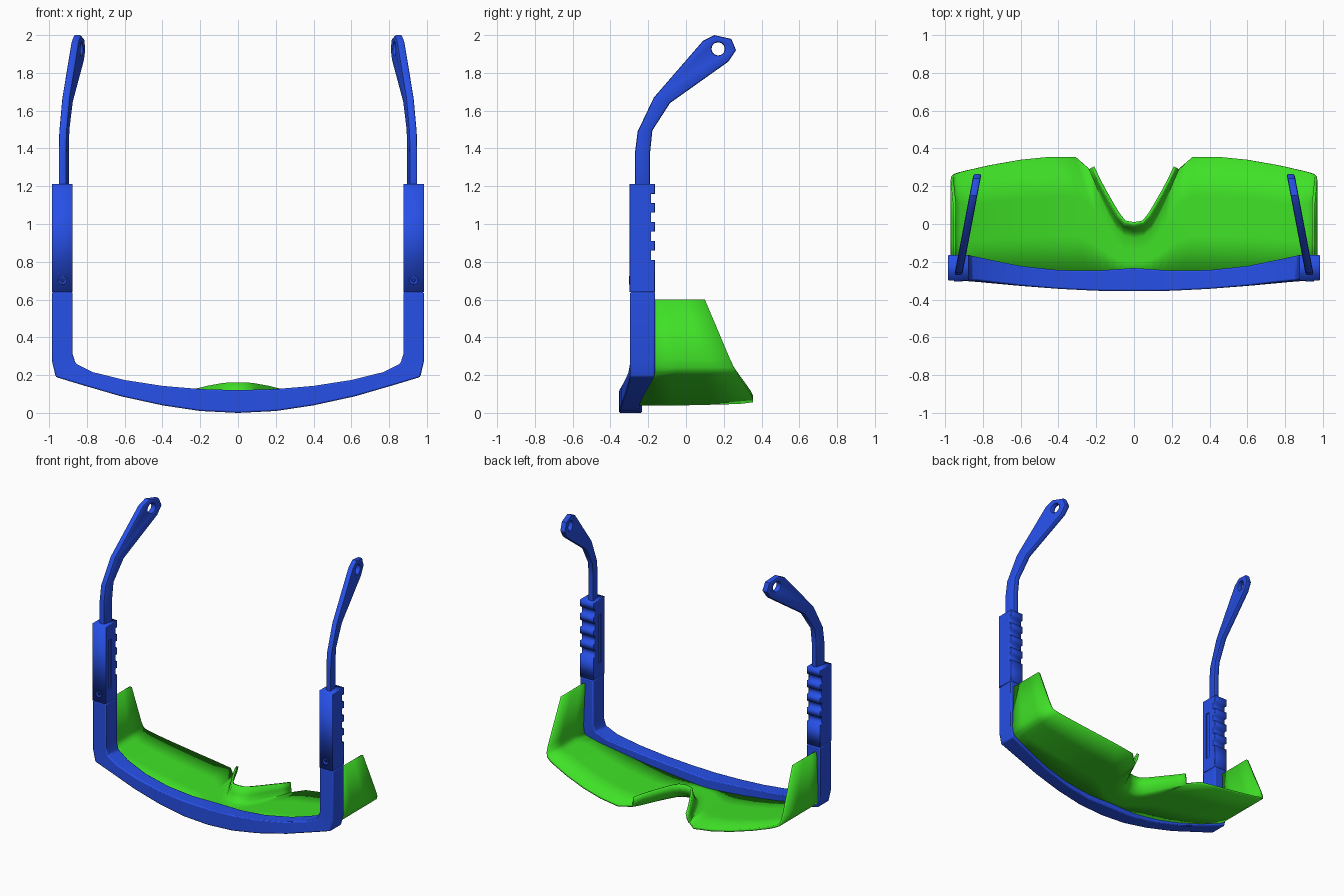
import bpy, bmesh, math
from mathutils import Matrix, Vector

if "Cube" in bpy.data.objects:
    bpy.data.objects.remove(bpy.data.objects["Cube"])


def material(name, color):
    m = bpy.data.materials.new(name)
    m.diffuse_color = color
    m.use_nodes = True
    m.node_tree.nodes["Principled BSDF"].inputs["Base Color"].default_value = m.diffuse_color
    return m


BLUE = material("blue_plastic", (0.02, 0.08, 0.80, 1))
GREEN = material("green_lens", (0.05, 0.75, 0.02, 1))


def add_object(name, mesh, mat, mirror=True):
    ob = bpy.data.objects.new(name, mesh)
    bpy.context.collection.objects.link(ob)
    mesh.materials.clear()
    mesh.materials.append(mat)
    if mirror:
        m = ob.modifiers.new("mirror", 'MIRROR')
        m.use_clip = True
        m.merge_threshold = 0.0005
    return ob


def smooth(ob, angle=35):
    bpy.ops.object.select_all(action='DESELECT')
    ob.select_set(True)
    bpy.context.view_layer.objects.active = ob
    bpy.ops.object.shade_smooth_by_angle(angle=math.radians(angle))


def bevel(ob, width, segments=2):
    b = ob.modifiers.new("bevel", 'BEVEL')
    b.width, b.segments = width, segments
    b.limit_method = 'ANGLE'
    b.angle_limit = math.radians(40)


def side_plate(name, loops, half, edge, x_at):
    """Extrude closed (y, z) outlines along x; x_at(y) gives the centre plane."""
    cu = bpy.data.curves.new(name, 'CURVE')
    cu.dimensions, cu.fill_mode = '2D', 'BOTH'
    cu.extrude, cu.bevel_depth = half - edge, edge
    cu.offset, cu.bevel_resolution = -edge, 1
    for loop in loops:
        sp = cu.splines.new('POLY')
        sp.points.add(len(loop) - 1)
        sp.use_cyclic_u = True
        for p, (y, z) in zip(sp.points, loop):
            p.co = (y, z, 0, 1)
    tmp = bpy.data.objects.new(name + "_tmp", cu)
    bpy.context.collection.objects.link(tmp)
    dg = bpy.context.evaluated_depsgraph_get()
    mesh = bpy.data.meshes.new_from_object(tmp.evaluated_get(dg))
    bpy.data.objects.remove(tmp)
    for v in mesh.vertices:
        y, z, w = v.co
        v.co = (x_at(y) + w, y, z)
    bm = bmesh.new()
    bm.from_mesh(mesh)
    bmesh.ops.remove_doubles(bm, verts=bm.verts, dist=0.0002)
    bmesh.ops.recalc_face_normals(bm, faces=bm.faces)
    bm.to_mesh(mesh)
    bm.free()
    return add_object(name, mesh, BLUE)


# Brow frame: sections (outer x, z, inner x, z, front y, back y)
sections = [
    (0, 0, 0, .12, -.355, -.233), (.2, .01, .2, .126, -.353, -.247),
    (.4, .04, .4, .143, -.343, -.244), (.62, .088, .6, .174, -.326, -.222),
    (.84, .152, .77, .216, -.306, -.186), (.965, .19, .86, .262, -.297, -.166),
    (.985, .275, .875, .31, -.296, -.163), (.985, .64, .875, .64, -.296, -.163)]
bm = bmesh.new()
rings = [[bm.verts.new(c) for c in ((xo, yf, zo), (xi, yf, zi), (xi, yb, zi), (xo, yb, zo))]
         for xo, zo, xi, zi, yf, yb in sections]
for a, b in zip(rings, rings[1:]):
    for i in range(4):
        j = (i + 1) % 4
        bm.faces.new((a[i], a[j], b[j], b[i]))
bm.faces.new(rings[-1])
bmesh.ops.recalc_face_normals(bm, faces=bm.faces)
me = bpy.data.meshes.new("brow_frame")
bm.to_mesh(me)
bm.free()
frame = add_object("brow_frame", me, BLUE)
bevel(frame, .008)
smooth(frame)

# Arm sleeves with grip notches along the back
outline = [(-.298, .64), (-.165, .64)]
for i in range(4):
    z = .81 + .1 * i
    outline += [(-.165, z), (-.185, z), (-.185, z + .05), (-.165, z + .05)]
outline += [(-.165, 1.213), (-.298, 1.213)]
sleeve = side_plate("arm_sleeve", [outline], .055, .004, lambda y: .93)

# Slider slot in the inner face of each sleeve
bm = bmesh.new()
bmesh.ops.create_cube(bm, size=1, matrix=Matrix.Translation((.875, -.245, .92))
                      @ Matrix.Diagonal((.02, .03, .36, 1)))
me = bpy.data.meshes.new("slot_cutter")
bm.to_mesh(me)
bm.free()
cutter = add_object("slot_cutter", me, BLUE, mirror=False)
cutter.hide_render = True
cutter.hide_set(True)
cut = sleeve.modifiers.new("slot", 'BOOLEAN')
cut.object, cut.operation = cutter, 'DIFFERENCE'
sleeve.modifiers.move(1, 0)

# Temple tips with a cord hole, leaning inward towards the back
tip = [(-.27, 1.19), (-.19, 1.19), (-.19, 1.38), (-.178, 1.495), (-.085, 1.64),
       (.225, 1.86), (.265, 1.92), (.24, 1.98), (.15, 2.0), (.09, 1.97),
       (-.17, 1.67), (-.256, 1.49), (-.27, 1.38)]
hole = [(.17 + .035 * math.cos(k * math.pi / 6), 1.927 + .035 * math.sin(k * math.pi / 6))
        for k in range(12)]
temple = side_plate("temple_tip", [tip, hole], .021, .01, lambda y: .922 - .19 * (y + .23))
smooth(temple)

# Hinge screws on the front of the sleeves
bm = bmesh.new()
bmesh.ops.create_cone(bm, cap_ends=True, segments=16, radius1=.024, radius2=.022, depth=.02,
                      matrix=Matrix.Translation((.93, -.293, .703)) @ Matrix.Rotation(math.pi / 2, 4, 'X'))
front = min(bm.faces, key=lambda f: f.calc_center_median().y)
bmesh.ops.inset_region(bm, faces=[front], thickness=.012, depth=0)
bmesh.ops.translate(bm, verts=front.verts, vec=(0, .006, 0))
me = bpy.data.meshes.new("hinge_screw")
bm.to_mesh(me)
bm.free()
add_object("hinge_screw", me, BLUE)


# Lens: columns from the centre outwards (x, z, front y, back y)
def lens_z(x):
    return .038 + .185 * x * x


nose_base = [(0, -.07), (.05, -.06), (.09, -.025), (.125, .04), (.17, .14), (.205, .23), (.235, .29)]
nose_rim = [(0, .01, .157), (.045, .018, .156), (.075, .055, .153), (.105, .105, .148),
            (.145, .175, .141), (.18, .24, .133), (.21, .305, .125)]
brow_edge = [(.31, .355), (.45, .355), (.6, .34), (.76, .312), (.88, .285)]
columns = [(x, lens_z(x), -.27, y) for x, y in nose_base + brow_edge]
columns += [(.925, .198, -.21, .274), (.953, .213, -.20, .265), (.967, .24, -.20, .252),
            (.97, .285, -.20, .233), (.957, .60, -.20, .10)]
bm = bmesh.new()
grid = []
for i, (x, z, y0, y1) in enumerate(columns):
    col = [bm.verts.new((x, y0 + (y1 - y0) * t, z)) for t in (0, .33, .66, 1)]
    if i < len(nose_rim):
        base, rim = Vector((x, y1, z)), Vector(nose_rim[i])
        for s, h in ((.4, .15), (.75, .5), (1, 1)):
            p = base.lerp(rim, s)
            p.z = z + (rim.z - z) * h
            col.append(bm.verts.new(p))
    grid.append(col)
for a, b in zip(grid, grid[1:]):
    for j in range(min(len(a), len(b)) - 1):
        bm.faces.new((a[j], a[j + 1], b[j + 1], b[j]))
me = bpy.data.meshes.new("lens_shield")
bm.to_mesh(me)
bm.free()
lens = add_object("lens_shield", me, GREEN)
sol = lens.modifiers.new("solidify", 'SOLIDIFY')
sol.thickness, sol.offset = .016, -1
smooth(lens, 50)
